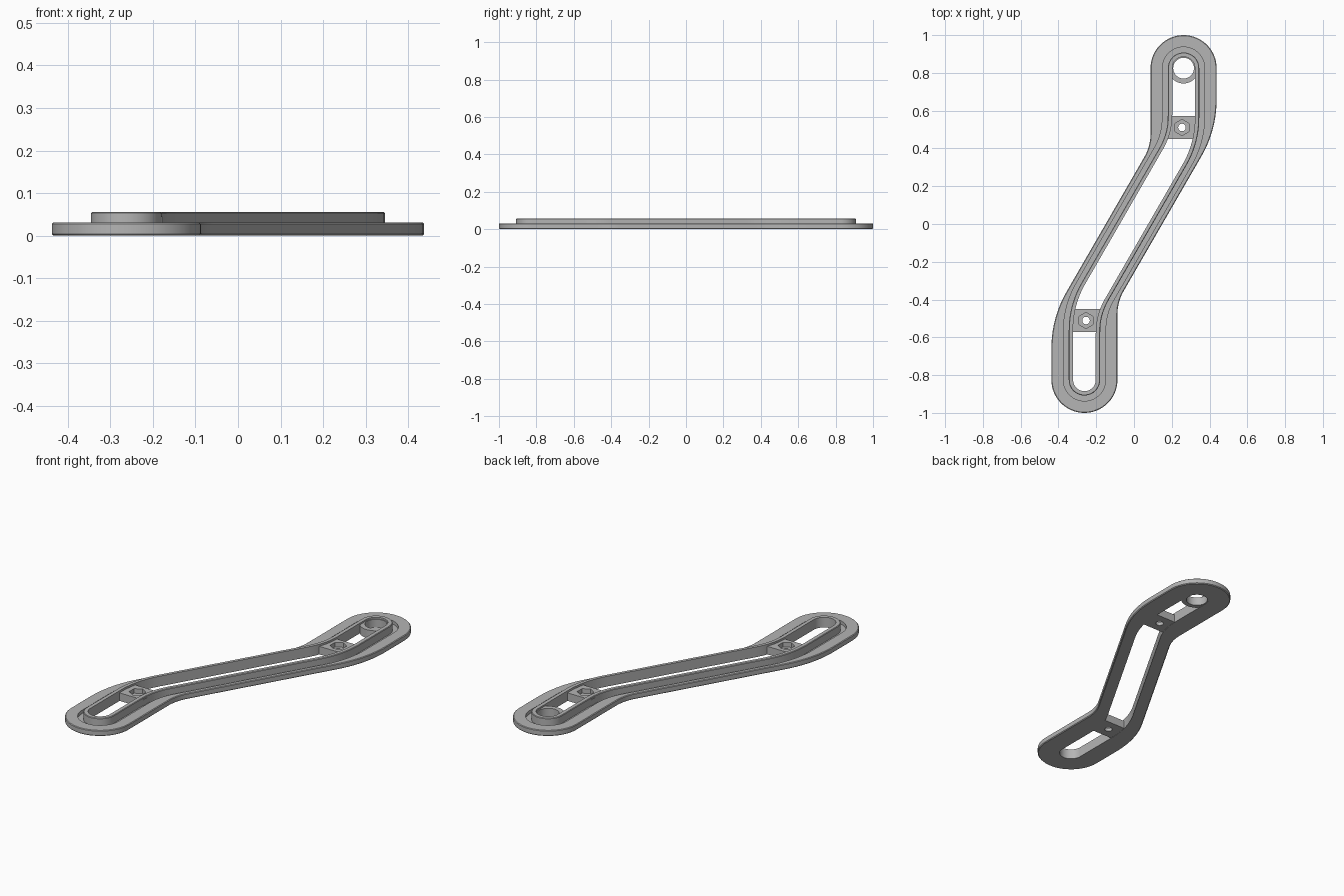
import bpy, bmesh
from math import sin, cos, tan, pi, radians

if "Cube" in bpy.data.objects:
    bpy.data.objects.remove(bpy.data.objects["Cube"], do_unlink=True)

grey = bpy.data.materials.new("plain_grey")
grey.use_nodes = True
grey.diffuse_color = (0.46, 0.46, 0.46, 1)
bsdf = next(n for n in grey.node_tree.nodes if n.type == 'BSDF_PRINCIPLED')
bsdf.inputs["Base Color"].default_value = grey.diffuse_color

END_X, END_Y = 0.2625, 0.825   # centre of the rounded end
BEND = 0.42                    # bend radius of the centre line


def sweep(name, rings):
    """Join a closed sequence of (outline, z) rings into a solid."""
    bm = bmesh.new()
    loops = [[bm.verts.new((x, y, z)) for x, y in pts] for pts, z in rings]
    for i, a in enumerate(loops):
        b = loops[(i + 1) % len(loops)]
        n = len(a)
        for k in range(n):
            bm.faces.new((a[k], a[(k + 1) % n], b[(k + 1) % n], b[k]))
    bmesh.ops.recalc_face_normals(bm, faces=bm.faces)
    mesh = bpy.data.meshes.new(name)
    bm.to_mesh(mesh)
    bm.free()
    mesh.materials.append(grey)
    obj = bpy.data.objects.new(name, mesh)
    bpy.context.collection.objects.link(obj)
    bpy.ops.object.select_all(action='DESELECT')
    obj.select_set(True)
    bpy.context.view_layer.objects.active = obj
    bpy.ops.object.shade_smooth_by_angle(angle=radians(30))
    return obj


def outline(w_end, w_mid):
    """S-shaped outline: half width at the ends and along the diagonal."""
    def bend(side, steps=10):
        x = END_X + side * w_end
        r = BEND + side * w_end
        y = (x * cos(pi / 6) - side * w_mid) / 0.5 + r * tan(pi / 12)
        angles = [-pi / 6 * i / steps for i in range(steps + 1)]
        return [(x - r + r * cos(a), y + r * sin(a)) for a in angles]
    cap = [(END_X + w_end * cos(pi * i / 32), END_Y + w_end * sin(pi * i / 32))
           for i in range(33)]
    half = cap + bend(-1) + [(-x, -y) for x, y in reversed(bend(1))]
    return half + [(-x, -y) for x, y in half]


# Base plate with a groove around the raised rim and a long slot
plate, plate_in = outline(0.175, 0.13), outline(0.171, 0.126)
groove = outline(0.112, 0.108)
rim, rim_top = outline(0.083, 0.085), outline(0.080, 0.082)
slot = outline(0.060, 0.065)
sweep("slotted_plate", [
    (slot, 0), (plate_in, 0), (plate, 0.004), (plate, 0.028), (plate_in, 0.031),
    (groove, 0.031), (groove, 0.012), (rim, 0.012), (rim, 0.053),
    (rim_top, 0.056), (slot, 0.056)])


def circle(x, y, r, n):
    return [(x + r * cos(2 * pi * i / n), y + r * sin(2 * pi * i / n)) for i in range(n)]


# Ring boss at the back end
hole, wall = circle(END_X, END_Y, 0.055, 48), circle(END_X, END_Y, 0.081, 48)
sweep("ring_boss", [(hole, 0.001), (wall, 0.001), (wall, 0.047), (hole, 0.047)])

# Cross pads with a hexagonal nut pocket and a screw hole
for name, side in (("back_nut_pad", 1), ("front_nut_pad", -1)):
    cx, cy = side * 0.254, side * 0.511
    unit = circle(0, 0, 1, 24)
    block = [(cx + 0.077 * x / max(abs(x), abs(y)),
              cy + 0.061 * y / max(abs(x), abs(y))) for x, y in unit]
    pocket = []
    for i, (x, y) in enumerate(unit):
        r = 0.037 / cos((i % 4) * pi / 12 if i % 4 < 3 else -pi / 12)
        pocket.append((cx + r * x, cy + r * y))
    screw = circle(cx, cy, 0.02, 24)
    sweep(name, [(screw, 0.001), (block, 0.001), (block, 0.045),
                 (pocket, 0.045), (pocket, 0.02), (screw, 0.02)])
